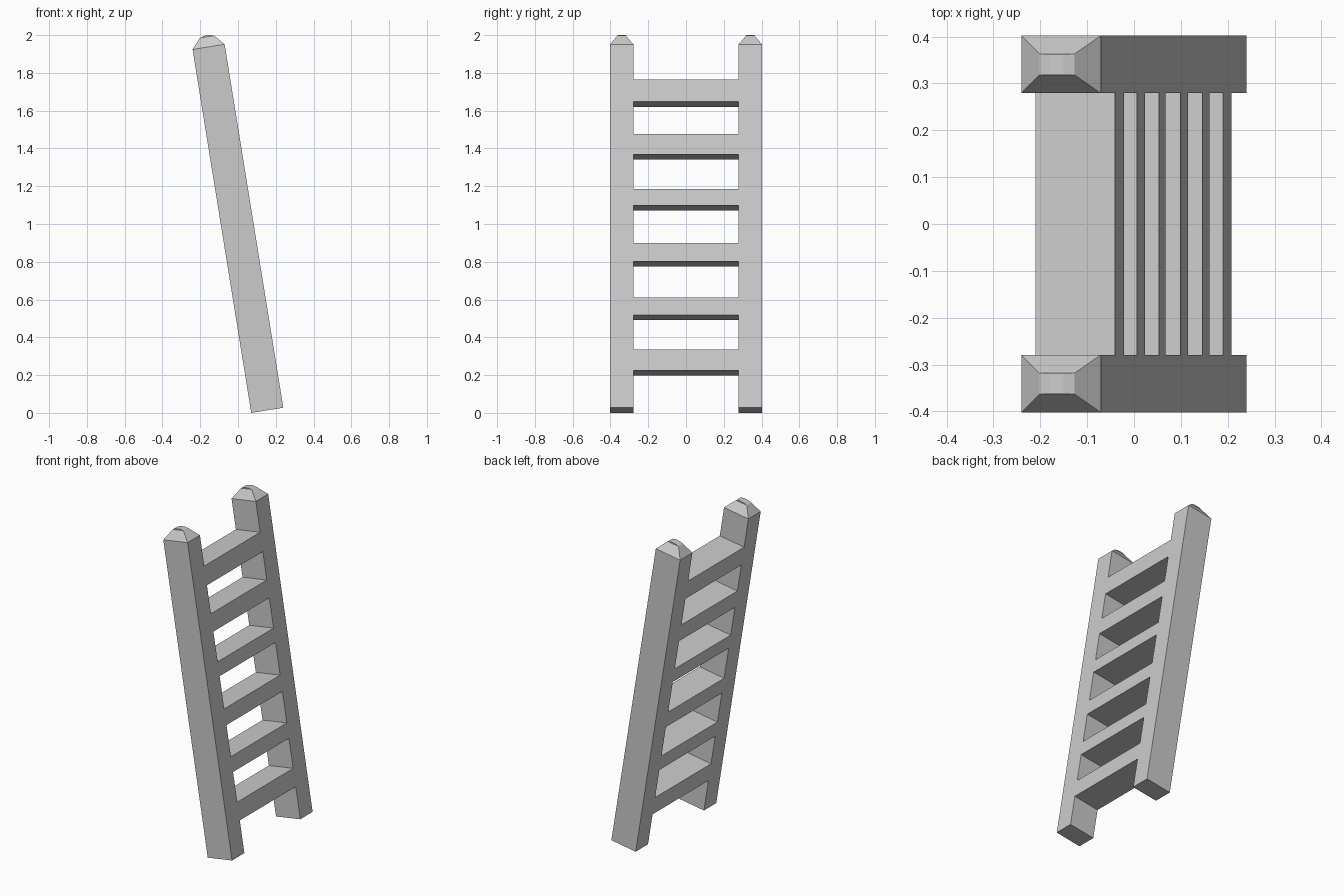
import bpy, bmesh, math

if "Cube" in bpy.data.objects:
    bpy.data.objects.remove(bpy.data.objects["Cube"])

LEAN = math.radians(9.17)
HALF = 0.086                      # half depth of the rails
LENGTH = 1.949                    # rail length below the caps
OUT, INN = 0.402, 0.279           # outer and inner y of the rails
ORIGIN = (0.155, 0, 2 * HALF * math.sin(LEAN) / 2)


def add_object(name, bm):
    bmesh.ops.remove_doubles(bm, verts=bm.verts, dist=1e-5)
    bmesh.ops.recalc_face_normals(bm, faces=bm.faces)
    mesh = bpy.data.meshes.new(name)
    bm.to_mesh(mesh)
    bm.free()
    ob = bpy.data.objects.new(name, mesh)
    ob.location = ORIGIN
    ob.rotation_euler.y = -LEAN
    bpy.context.collection.objects.link(ob)
    return ob


# Ladder frame: a grid of rails and rungs, extruded through its depth
rungs = [(0.225, 0.336), (0.518, 0.611), (0.802, 0.900),
         (1.098, 1.185), (1.368, 1.476), (1.648, 1.765)]
front_z = 2 * HALF * math.sin(LEAN)
rows = [0] + [(z - front_z) / math.cos(LEAN) for r in rungs for z in r] + [LENGTH]
cols = [-OUT, -INN, INN, OUT]
bm = bmesh.new()
for i in range(len(rows) - 1):
    for j in range(3):
        if j == 1 and i % 2 == 0:
            continue              # opening between rungs
        corners = [(cols[j], rows[i]), (cols[j + 1], rows[i]),
                   (cols[j + 1], rows[i + 1]), (cols[j], rows[i + 1])]
        bm.faces.new([bm.verts.new((-HALF, y, z)) for y, z in corners])
bmesh.ops.remove_doubles(bm, verts=bm.verts, dist=1e-5)
ext = bmesh.ops.extrude_face_region(bm, geom=bm.faces[:], use_keep_orig=True)
moved = [g for g in ext["geom"] if isinstance(g, bmesh.types.BMVert)]
bmesh.ops.translate(bm, verts=moved, vec=(2 * HALF, 0, 0))
add_object("ladder_frame", bm)

# Rail caps: hipped ends with a slightly domed top
profile = [(-HALF, 0), (-0.038, 0.054), (-0.015, 0.061),
           (0.015, 0.061), (0.038, 0.054), (HALF, 0)]
for side, name in ((-1, "front_rail_cap"), (1, "back_rail_cap")):
    mid = side * (OUT + INN) / 2
    bm = bmesh.new()
    loops = []
    for s in (-1, 1):
        loops.append([bm.verts.new((x, mid + s * ((OUT - INN) / 2 if z == 0 else 0.0225),
                                    LENGTH + z)) for x, z in profile])
    a, b = loops
    for k in range(len(profile) - 1):
        bm.faces.new((a[k], a[k + 1], b[k + 1], b[k]))
    for lp in loops:
        # hipped side, with the shallow dome sliver above it
        bm.faces.new((lp[0], lp[1], lp[4], lp[5]))
        bm.faces.new(lp[1:5])
    add_object(name, bm)
